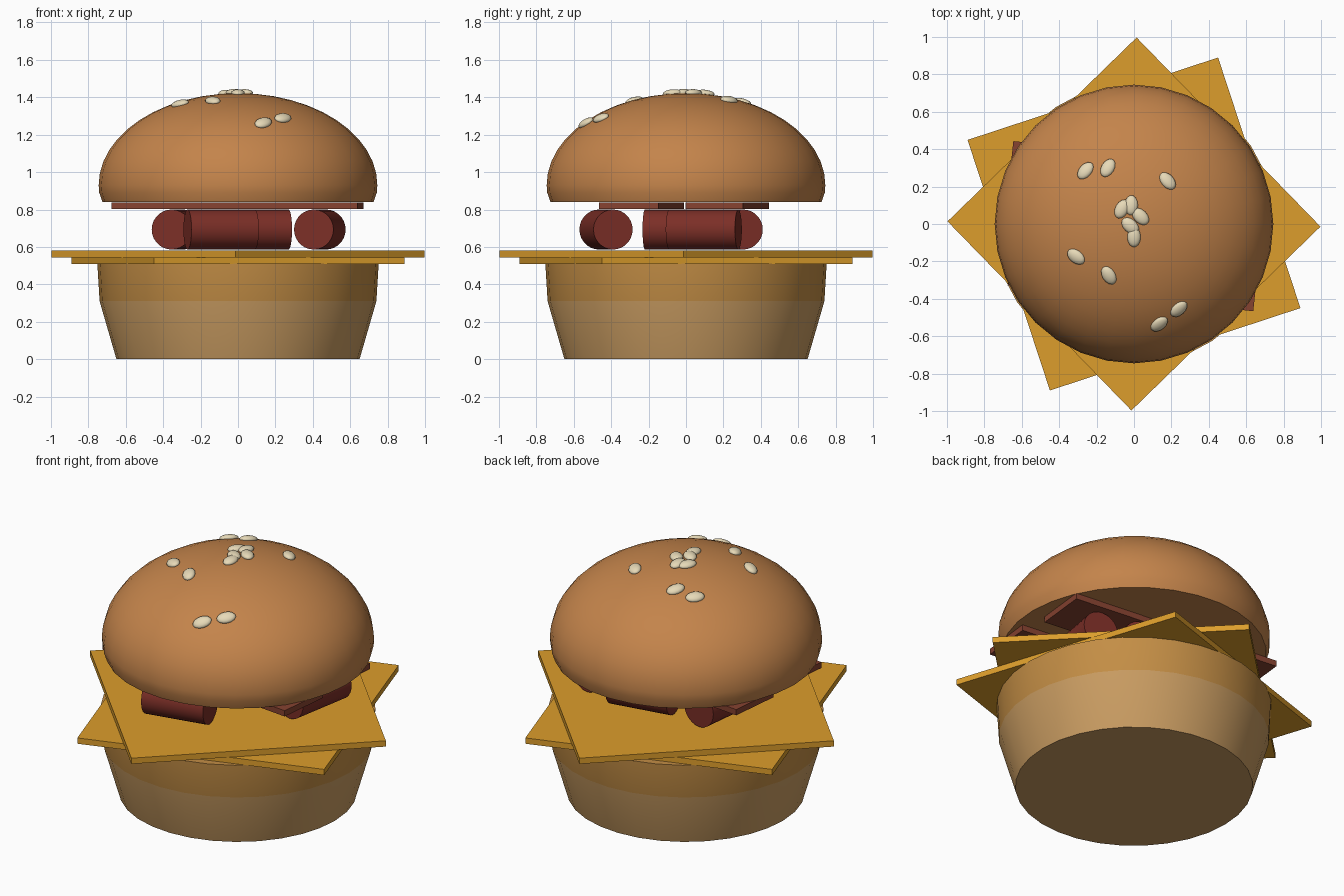
import bpy, bmesh, math
from mathutils import Vector, Matrix

if "Cube" in bpy.data.objects:
    bpy.data.objects.remove(bpy.data.objects["Cube"])


def mat(name, rgb):
    m = bpy.data.materials.new(name)
    m.diffuse_color = (*rgb, 1)
    m.use_nodes = True
    m.node_tree.nodes["Principled BSDF"].inputs["Base Color"].default_value = m.diffuse_color
    return m


CRUST = mat("crust", (0.55, 0.23, 0.07))
CRUMB = mat("crumb", (0.58, 0.33, 0.12))
TOAST = mat("toast", (0.55, 0.27, 0.06))
CHEESE = mat("cheese", (0.72, 0.34, 0.025))
MEAT = mat("meat", (0.20, 0.028, 0.02))
BACON = mat("bacon", (0.24, 0.055, 0.03))
SEED = mat("seed", (0.80, 0.70, 0.48))


def finish(name, bm, *mats, angle=None):
    bmesh.ops.recalc_face_normals(bm, faces=bm.faces[:])
    me = bpy.data.meshes.new(name)
    bm.to_mesh(me)
    bm.free()
    for m in mats:
        me.materials.append(m)
    ob = bpy.data.objects.new(name, me)
    bpy.context.collection.objects.link(ob)
    if angle:
        bpy.ops.object.select_all(action='DESELECT')
        ob.select_set(True)
        bpy.context.view_layer.objects.active = ob
        bpy.ops.object.shade_smooth_by_angle(angle=math.radians(angle))
    return ob


def lathe(name, profile, *mats, split=None, sides=32, angle=30):
    """Spin (radius, z) points; ends at radius 0 close the solid."""
    bm = bmesh.new()
    vs = [bm.verts.new((r, 0, z)) for r, z in profile]
    es = [bm.edges.new(p) for p in zip(vs, vs[1:])]
    bmesh.ops.spin(bm, geom=vs + es, axis=(0, 0, 1), cent=(0, 0, 0),
                   angle=math.tau, steps=sides)
    bmesh.ops.remove_doubles(bm, verts=bm.verts[:], dist=1e-4)
    if split:
        for f in bm.faces:
            f.material_index = int(f.calc_center_median().z > split)
    return finish(name, bm, *mats, angle=angle)


def slab(name, center, size, degrees, m):
    bm = bmesh.new()
    M = (Matrix.Translation(center) @ Matrix.Rotation(math.radians(degrees), 4, 'Z')
         @ Matrix.Diagonal((*size, 1)))
    bmesh.ops.create_cube(bm, size=1, matrix=M)
    return finish(name, bm, m)


def sausage(name, a, b, z=0.693, r=0.107):
    a, b = Vector((*a, z)), Vector((*b, z))
    bm = bmesh.new()
    M = Matrix.Translation((a + b) / 2) @ (b - a).to_track_quat('Z', 'Y').to_matrix().to_4x4()
    bmesh.ops.create_cone(bm, cap_ends=True, segments=28, radius1=r, radius2=r,
                          depth=(b - a).length, matrix=M)
    return finish(name, bm, MEAT, angle=30)


# Buns
lathe("bottom_bun", [(0, 0), (0.65, 0), (0.74, 0.31), (0.752, 0.51), (0, 0.51)],
      CRUMB, TOAST, split=0.32)
R, Z0, H = 0.745, 0.93, 0.492
dome = [(R * math.cos(t), Z0 + H * math.sin(t))
        for t in (math.pi / 2 * i / 12 for i in range(12))]
lathe("top_bun", [(0, 0.84), (0.725, 0.84), (0.742, 0.89)] + dome + [(0, Z0 + H)], CRUST)

# Cheese slices, turned against each other
slab("lower_cheese", (0, 0, 0.527), (1.41, 1.41, 0.035), 18.2, CHEESE)
slab("upper_cheese", (0, 0, 0.562), (1.41, 1.41, 0.035), 44.2, CHEESE)

# Sausages
sausage("front_sausage", (-0.27, -0.465), (0.09, -0.39))
sausage("right_sausage", (0.405, -0.09), (0.47, 0.28))
sausage("left_sausage", (-0.355, -0.22), (-0.295, 0.30))
sausage("back_sausage", (-0.09, 0.24), (0.27, 0.305))

# Bacon strips
slab("front_bacon", (-0.002, -0.238, 0.82), (1.32, 0.32, 0.035), -6, BACON)
slab("back_bacon", (-0.005, 0.22, 0.82), (1.32, 0.31, 0.035), -6, BACON)

# Sesame seeds: x, y, heading
seeds = [(-.26, .285, 50), (-.14, .30, 62), (.18, .23, -50), (-.31, -.175, -35),
         (-.135, -.275, -60), (.24, -.455, 45), (.135, -.535, 45), (-.065, .08, 62),
         (-.015, .10, 88), (.035, .04, -45), (-.02, -.01, -42), (0, -.07, 90)]
for i, (x, y, deg) in enumerate(seeds):
    k = math.sqrt(1 - (x * x + y * y) / R ** 2)
    n = Vector((x / R ** 2, y / R ** 2, k / H)).normalized()
    tilt = Vector((0, 0, 1)).rotation_difference(n).to_matrix().to_4x4()
    bm = bmesh.new()
    M = (Matrix.Translation((x, y, Z0 + H * k + 0.003)) @ tilt
         @ Matrix.Rotation(math.radians(deg), 4, 'Z') @ Matrix.Diagonal((0.054, 0.036, 0.02, 1)))
    bmesh.ops.create_uvsphere(bm, u_segments=14, v_segments=8, radius=1, matrix=M)
    finish(f"seed_{i + 1}", bm, SEED, angle=60)
